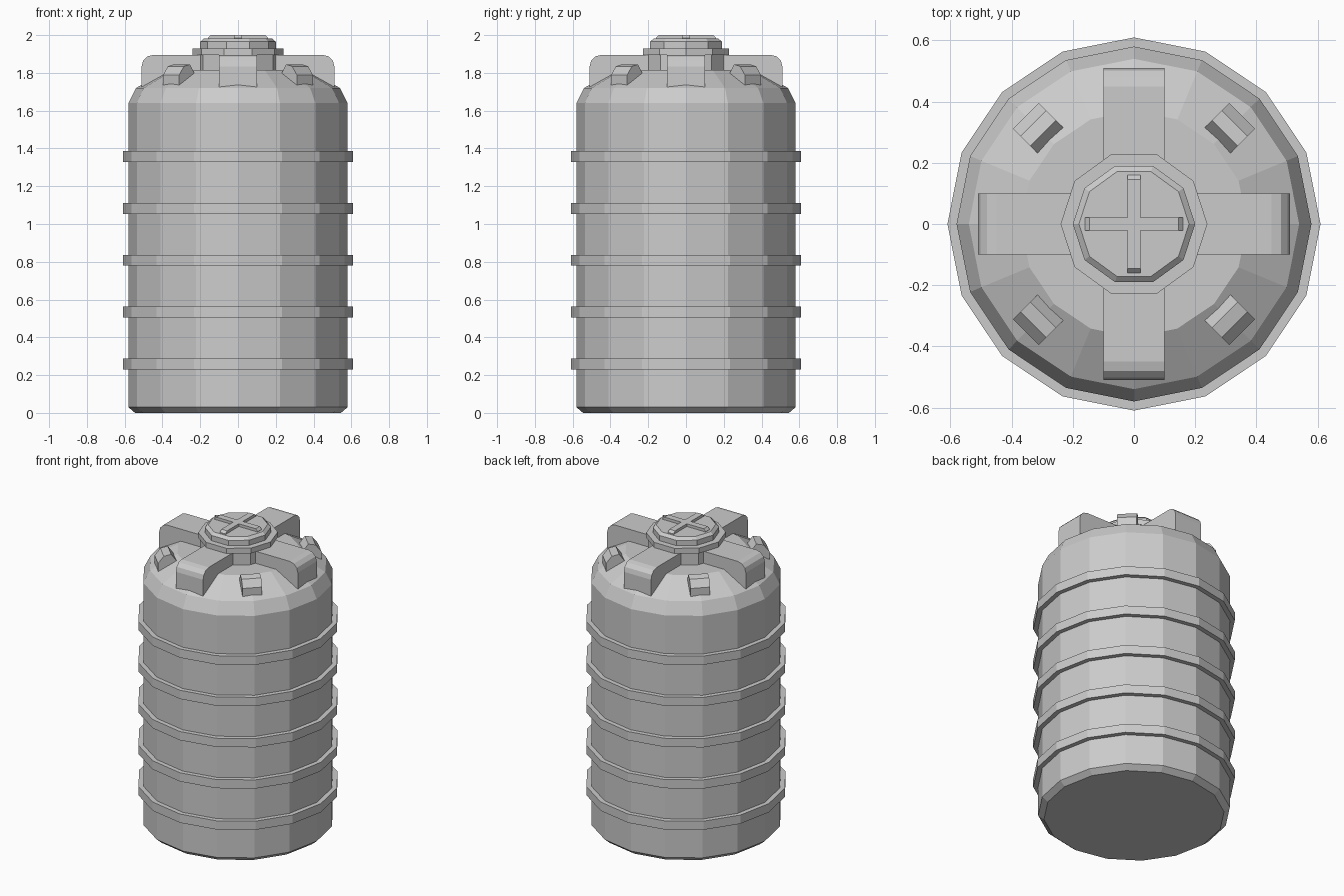
import bpy, bmesh, math
from mathutils import Matrix

cube = bpy.data.objects.get("Cube")
if cube:
    bpy.data.objects.remove(cube, do_unlink=True)

grey = bpy.data.materials.new("grey plastic")
grey.use_nodes = True
colour = (0.6, 0.6, 0.6, 1)
grey.diffuse_color = colour
grey.node_tree.nodes["Principled BSDF"].inputs["Base Color"].default_value = colour


def finish(name, bm):
    bmesh.ops.recalc_face_normals(bm, faces=bm.faces)
    mesh = bpy.data.meshes.new(name)
    bm.to_mesh(mesh)
    bm.free()
    mesh.materials.append(grey)
    obj = bpy.data.objects.new(name, mesh)
    bpy.context.collection.objects.link(obj)
    return obj


def lathe(name, profile, sides):
    """Turn (radius, height) points into a closed faceted solid."""
    bm = bmesh.new()
    rings = []
    for r, z in profile:
        angles = [math.tau * i / sides for i in range(sides)]
        rings.append([bm.verts.new((r * math.cos(a), r * math.sin(a), z)) for a in angles])
    for low, high in zip(rings, rings[1:]):
        for i in range(sides):
            j = (i + 1) % sides
            bm.faces.new((low[i], low[j], high[j], high[i]))
    bm.faces.new(rings[0][::-1])
    bm.faces.new(rings[-1])
    return finish(name, bm)


def slab(name, outline, width, angle):
    """Extrude a (radial, height) outline sideways, then turn it about z."""
    bm = bmesh.new()
    face = bm.faces.new([bm.verts.new((r, -width / 2, z)) for r, z in outline])
    extruded = bmesh.ops.extrude_face_region(bm, geom=[face])["geom"]
    moved = [v for v in extruded if isinstance(v, bmesh.types.BMVert)]
    bmesh.ops.translate(bm, verts=moved, vec=(0, width, 0))
    bm.transform(Matrix.Rotation(angle, 4, 'Z'))
    return finish(name, bm)


# Tank shell with chamfered foot and shallow domed shoulder
lathe("tank_body", [(0.545, 0), (0.58, 0.03), (0.58, 1.64), (0.54, 1.72),
                    (0.37, 1.815)], 16)

# Reinforcing hoops
for i in range(5):
    z = 0.23 + 0.2745 * i
    lathe(f"hoop_{i + 1}", [(0.61, z), (0.61, z + 0.058)], 16)

# Four raised ribs with rounded outer shoulders
bend = 0.06
shoulder = [(0.51 - bend + bend * math.cos(a), 1.895 - bend + bend * math.sin(a))
            for a in (math.radians(30 * k) for k in range(4))]
for i in range(4):
    slab(f"top_rib_{i + 1}", [(0.1, 1.7), (0.51, 1.7)] + shoulder + [(0.1, 1.895)],
         0.2, i * math.pi / 2)

# Four lifting lugs on the diagonals
lug = [(0.38, 1.72), (0.5, 1.72), (0.5, 1.79), (0.465, 1.835), (0.42, 1.845), (0.38, 1.79)]
for i in range(4):
    slab(f"lifting_lug_{i + 1}", lug, 0.12, (i + 0.5) * math.pi / 2)

# Filler neck, flange and lid
lathe("filler_neck", [(0.23, 1.79), (0.23, 1.9)], 10)
lathe("neck_flange", [(0.24, 1.895), (0.24, 1.93)], 10)
lathe("lid", [(0.2, 1.925), (0.2, 1.965), (0.18, 1.982)], 10)

# Crossed grip bars on the lid
grip = [(-0.16, 1.97), (0.16, 1.97), (0.16, 1.985), (0.145, 2), (-0.145, 2), (-0.16, 1.985)]
for i in range(2):
    slab(f"lid_grip_{i + 1}", grip, 0.042, i * math.pi / 2)
